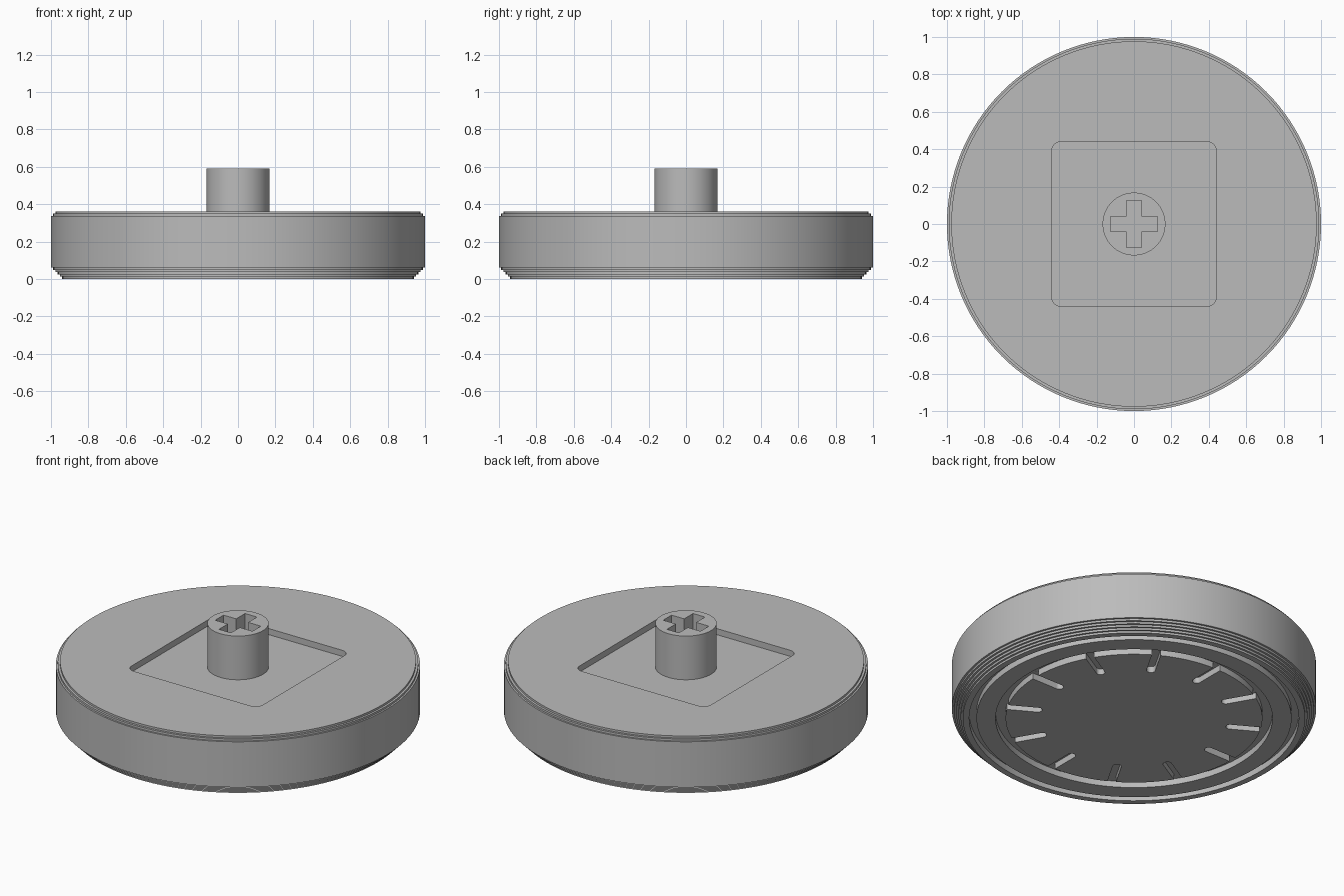
import bpy, bmesh, math
from mathutils import Matrix, Vector

cube = bpy.data.objects.get("Cube")
if cube:
    bpy.data.objects.remove(cube, do_unlink=True)

grey = bpy.data.materials.new("plain grey")
grey.use_nodes = True
grey.diffuse_color = (0.5, 0.5, 0.5, 1)
grey.node_tree.nodes["Principled BSDF"].inputs["Base Color"].default_value = (0.5, 0.5, 0.5, 1)

LAYER = 0.0123           # height of one printed layer
TOP = 0.362
DEPTH = 3 * LAYER        # depth of every recess
SIDES = 128


def make_object(name, bm):
    bmesh.ops.recalc_face_normals(bm, faces=bm.faces)
    mesh = bpy.data.meshes.new(name)
    bm.to_mesh(mesh)
    bm.free()
    mesh.materials.append(grey)
    obj = bpy.data.objects.new(name, mesh)
    bpy.context.collection.objects.link(obj)
    return obj


def lathe(name, profile):
    """Spin a profile of (radius, height) that starts and ends on the axis."""
    bm = bmesh.new()
    verts = [bm.verts.new((r, 0, z)) for r, z in profile]
    edges = [bm.edges.new(pair) for pair in zip(verts, verts[1:])]
    bmesh.ops.spin(bm, geom=verts + edges, axis=(0, 0, 1), cent=(0, 0, 0),
                   angle=math.tau, steps=SIDES, use_duplicate=False)
    bmesh.ops.remove_doubles(bm, verts=bm.verts, dist=0.0001)
    return make_object(name, bm)


def rounded_box(half_x, half_y, radius, steps=8):
    """Outline of a rectangle with rounded corners."""
    points = []
    for k, (sx, sy) in enumerate([(1, 1), (-1, 1), (-1, -1), (1, -1)]):
        for i in range(steps + 1):
            a = math.radians(90) * (k + i / steps)
            points.append((sx * (half_x - radius) + radius * math.cos(a),
                           sy * (half_y - radius) + radius * math.sin(a)))
    return points


def add_prism(bm, outline, low, high, matrix=Matrix()):
    base = [bm.verts.new(matrix @ Vector((x, y, low))) for x, y in outline]
    lid = [bm.verts.new(matrix @ Vector((x, y, high))) for x, y in outline]
    bm.faces.new(base[::-1])
    bm.faces.new(lid)
    for i in range(len(base)):
        j = (i + 1) % len(base)
        bm.faces.new((base[i], base[j], lid[j], lid[i]))


def cut(target, bm):
    """Subtract a solid and apply the result."""
    cutter = make_object("cutter", bm)
    cutter.hide_render = True
    mod = target.modifiers.new("cut", "BOOLEAN")
    mod.operation = "DIFFERENCE"
    mod.solver = "EXACT"
    mod.object = cutter
    bpy.context.view_layer.objects.active = target
    bpy.ops.object.modifier_apply(modifier=mod.name)
    bpy.data.objects.remove(cutter, do_unlink=True)


# Disc with stepped edges and two ring grooves underneath
profile = [(0, 0)]
for inner, outer in [(0.705, 0.76), (0.865, 0.905)]:
    profile += [(inner, 0), (inner, DEPTH), (outer, DEPTH), (outer, 0)]
for i in range(5):
    r = 0.94 + 0.012 * i
    profile += [(r, i * LAYER), (r, (i + 1) * LAYER)]
profile += [(1, 5 * LAYER), (1, TOP - 2 * LAYER), (0.99, TOP - 2 * LAYER),
            (0.99, TOP - LAYER), (0.977, TOP - LAYER), (0.977, TOP), (0, TOP)]
disc = lathe("dial_disc", profile)

# Square pocket on top
bm = bmesh.new()
add_prism(bm, rounded_box(0.44, 0.44, 0.05), TOP - DEPTH, TOP + 0.1)
cut(disc, bm)

# Twelve radial slots underneath, opening into the inner groove
bm = bmesh.new()
slot = rounded_box(0.11, 0.024, 0.0235)
for k in range(12):
    place = Matrix.Rotation(math.radians(30 * k), 4, "Z") @ Matrix.Translation((0.622, 0, 0))
    add_prism(bm, slot, -0.1, DEPTH - 0.0005, place)
cut(disc, bm)

# Round stem with a cross-shaped socket
stem = lathe("stem", [(0, TOP - DEPTH - 0.01), (0.168, TOP - DEPTH - 0.01), (0.168, 0.59), (0, 0.59)])
cross = []
for k in range(4):
    turn = Matrix.Rotation(math.radians(90 * k), 2)
    cross += [tuple(turn @ Vector(p)) for p in [(0.125, -0.04), (0.125, 0.04), (0.04, 0.04)]]
bm = bmesh.new()
add_prism(bm, cross, 0.335, 0.7)
cut(stem, bm)

# Smooth round walls, sharp edges
for obj in (disc, stem):
    bpy.ops.object.select_all(action="DESELECT")
    obj.select_set(True)
    bpy.context.view_layer.objects.active = obj
    bpy.ops.object.shade_smooth_by_angle(angle=math.radians(30))
